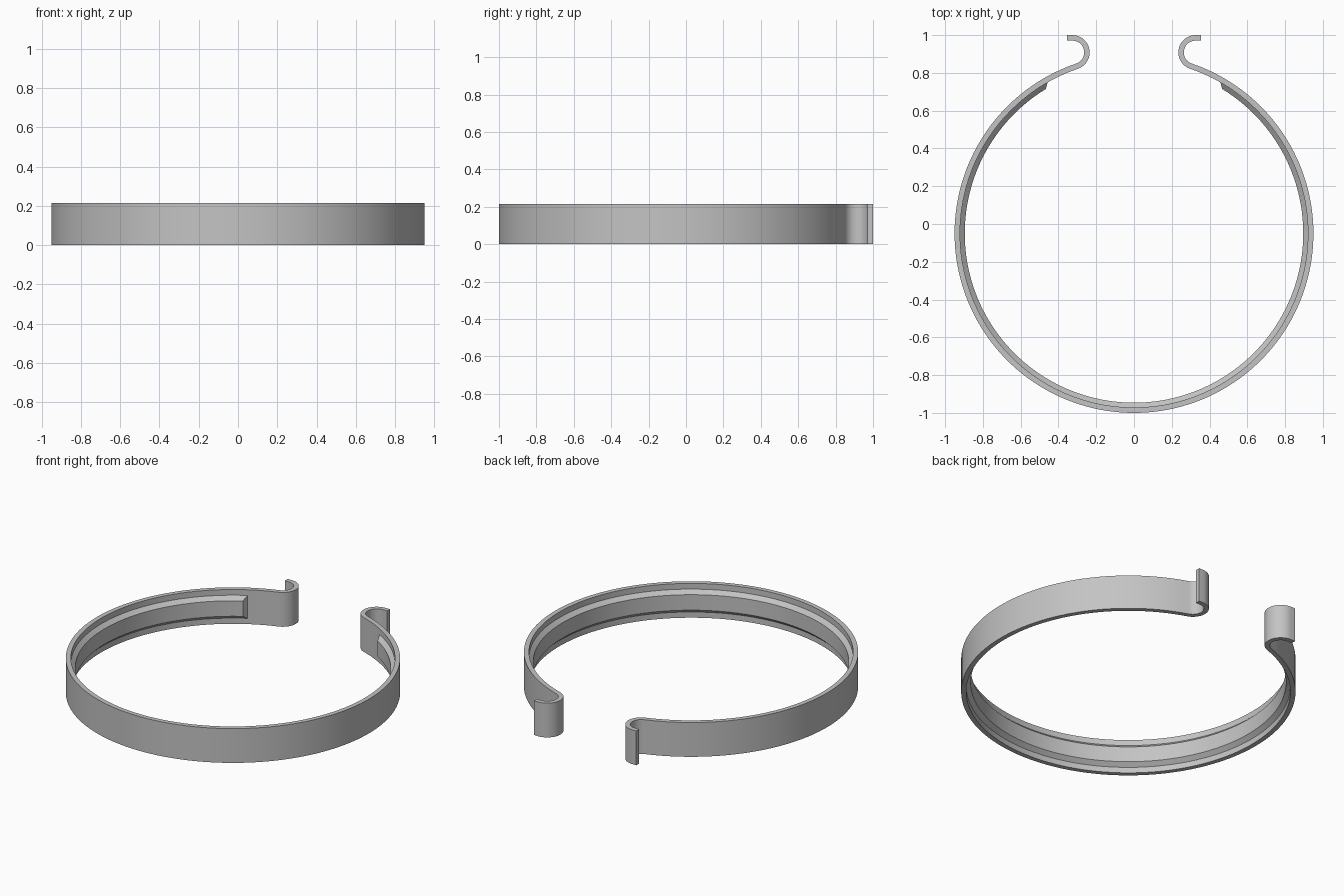
import bpy, bmesh, math
from mathutils import Vector

if "Cube" in bpy.data.objects:
    bpy.data.objects.remove(bpy.data.objects["Cube"], do_unlink=True)

HEIGHT = 0.215
OUTER = 0.95          # outer radius of the band
THICK = 0.029
CENTRE = Vector((0, -0.05))
HOOK_ANGLE = math.radians(18.8)   # band end, measured from the back
HOOK_R = 0.077        # hook centre-line radius

grey = bpy.data.materials.new("light grey")
grey.use_nodes = True
grey.diffuse_color = (0.55, 0.55, 0.55, 1)
grey.node_tree.nodes["Principled BSDF"].inputs["Base Color"].default_value = (0.55, 0.55, 0.55, 1)


def loft(name, rings):
    """Skin a list of closed sections and cap both ends."""
    bm = bmesh.new()
    rows = [[bm.verts.new(p) for p in ring] for ring in rings]
    n = len(rows[0])
    for a, b in zip(rows, rows[1:]):
        for i in range(n):
            j = (i + 1) % n
            bm.faces.new((a[i], a[j], b[j], b[i]))
    bm.faces.new(rows[0])
    bm.faces.new(rows[-1])
    bmesh.ops.recalc_face_normals(bm, faces=bm.faces)
    mesh = bpy.data.meshes.new(name)
    bm.to_mesh(mesh)
    bm.free()
    mesh.materials.append(grey)
    obj = bpy.data.objects.new(name, mesh)
    bpy.context.collection.objects.link(obj)
    bpy.ops.object.select_all(action='DESELECT')
    obj.select_set(True)
    bpy.context.view_layer.objects.active = obj
    bpy.ops.object.shade_smooth_by_angle(angle=math.radians(30))
    return obj


def around(angle):
    """Unit direction, clockwise from the back."""
    return Vector((math.sin(angle), math.cos(angle)))


# Band with a curled hook at each end: centre-line points with their normals
mid = OUTER - THICK / 2
hook_centre = CENTRE + around(HOOK_ANGLE) * (mid + HOOK_R)
half = [(Vector((0.355, hook_centre.y + HOOK_R)), Vector((0, -1)))]
STEPS = 28
for i in range(STEPS + 1):
    a = math.radians(90) + (math.pi - HOOK_ANGLE + math.radians(-18.8 + 18.8)) * i / STEPS
    d = Vector((math.cos(a), math.sin(a)))
    half.append((hook_centre + d * HOOK_R, -d))
ARC = 80
for i in range(1, ARC + 1):
    d = around(HOOK_ANGLE + (math.pi - HOOK_ANGLE) * i / ARC)
    half.append((CENTRE + d * mid, d))
mirrored = [(Vector((-p.x, p.y)), Vector((-n.x, n.y))) for p, n in half[-2::-1]]

rings = []
for p, n in half + mirrored:
    inner, outer = p - n * THICK / 2, p + n * THICK / 2
    rings.append([(inner.x, inner.y, 0), (outer.x, outer.y, 0),
                  (outer.x, outer.y, HEIGHT), (inner.x, inner.y, HEIGHT)])
loft("clip_band", rings)

# Raised inner rib with chamfered edges and sloping ends
BASE, CREST = OUTER - THICK + 0.003, 0.896
LOW, SLOPE = 0.033, 0.026
START, RAMP = math.radians(29.7), math.radians(1.7)


def rib_section(angle, crest, slope):
    d = around(angle)
    b, c = CENTRE + d * BASE, CENTRE + d * crest
    return [(b.x, b.y, LOW), (c.x, c.y, LOW + slope),
            (c.x, c.y, HEIGHT - LOW - slope), (b.x, b.y, HEIGHT - LOW)]


first, last = START + RAMP, 2 * math.pi - START - RAMP
rings = [rib_section(START, BASE - 0.001, 0.001)]
rings += [rib_section(first + (last - first) * i / 140, CREST, SLOPE) for i in range(141)]
rings.append(rib_section(2 * math.pi - START, BASE - 0.001, 0.001))
loft("inner_rib", rings)
